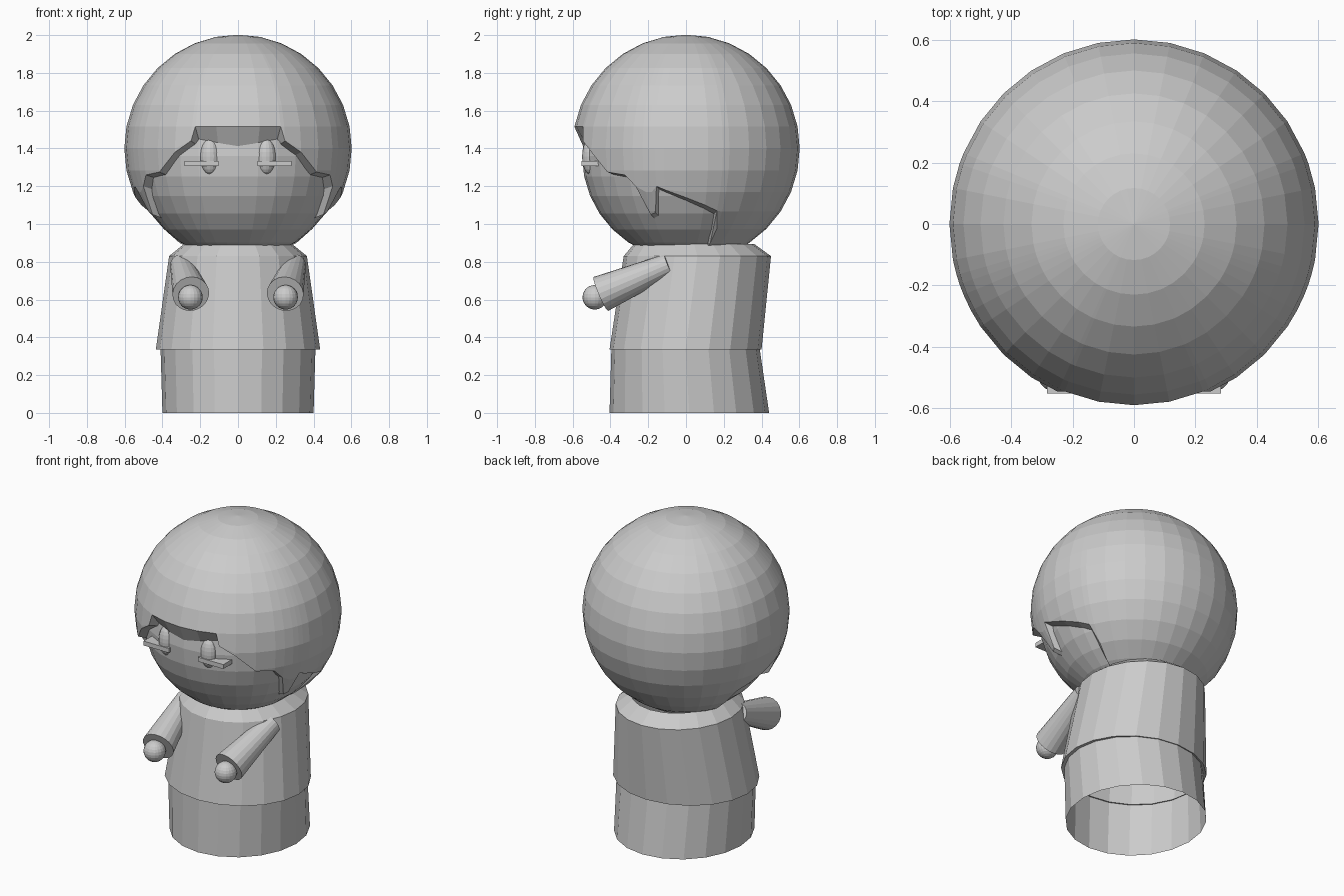
import bpy, bmesh, math
from mathutils import Vector, Matrix

if "Cube" in bpy.data.objects:
    bpy.data.objects.remove(bpy.data.objects["Cube"])

grey = bpy.data.materials.new("plain grey")
grey.diffuse_color = (0.6, 0.6, 0.6, 1)
grey.use_nodes = True
grey.node_tree.nodes["Principled BSDF"].inputs["Base Color"].default_value = grey.diffuse_color


def finish(name, bm):
    bmesh.ops.remove_doubles(bm, verts=bm.verts, dist=0.0005)
    bmesh.ops.recalc_face_normals(bm, faces=bm.faces)
    me = bpy.data.meshes.new(name)
    bm.to_mesh(me)
    bm.free()
    me.materials.append(grey)
    ob = bpy.data.objects.new(name, me)
    bpy.context.collection.objects.link(ob)
    return ob


def skin(name, rows, closed=True):
    """Join equal rows of points with quads."""
    bm = bmesh.new()
    vs = [[bm.verts.new(p) for p in row] for row in rows]
    n = len(rows[0])
    for a, b in zip(vs, vs[1:]):
        for i in range(n if closed else n - 1):
            j = (i + 1) % n
            bm.faces.new((a[i], a[j], b[j], b[i]))
    return finish(name, bm)


def robe(name, rings, n=20):
    """Rings are (z, half width, front y, back y)."""
    rows = []
    for z, rx, y0, y1 in rings:
        rows.append([(rx * math.sin(t), (y0 + y1) / 2 - (y1 - y0) / 2 * math.cos(t), z)
                     for t in (2 * math.pi * i / n for i in range(n))])
    return skin(name, rows)


def ball(name, centre, size, u=32, v=16):
    bm = bmesh.new()
    bmesh.ops.create_uvsphere(bm, u_segments=u, v_segments=v, radius=1,
                              matrix=Matrix.Translation(centre) @ Matrix.Diagonal((*size, 1)))
    return finish(name, bm)


# clothing: lower skirt tube and overhanging top with sloping collar
robe("lower_robe", [(0, .40, -.405, .44), (.34, .41, -.395, .39)])
robe("upper_robe", [(.34, .405, -.39, .385), (.335, .435, -.405, .40),
                    (.83, .365, -.33, .45), (.895, .285, -.275, .36)])

# head
ball("face", (0, 0, 1.36), (.55, .55, .55))

# hair: a sphere whose columns stop at a lower edge that depends on direction
R, CZ = .602, 1.4
edge = [(0, 1.515), (11.25, 1.515), (22.5, 1.515), (24.5, 1.44), (33.75, 1.38), (45, 1.275),
        (56.25, 1.26), (62, 1.20), (67.5, 1.05), (71, 1.06), (74, 1.20), (78.75, 1.18),
        (90, 1.14), (101.25, 1.10), (109, 1.07), (112.5, .90)]
edge += [(a * 11.25, .86) for a in range(11, 17)]
columns = edge + [(360 - a, z) for a, z in reversed(edge[1:-1])]
rows = [[] for _ in range(17)]
for az, low in columns:
    a = math.radians(az)
    limit = math.acos((low - CZ) / R)
    for k in range(16):
        phi = min(k * math.pi / 16, limit)
        rows[k].append(Vector((R * math.sin(phi) * math.sin(a),
                               -R * math.sin(phi) * math.cos(a), CZ + R * math.cos(phi))))
    # rim turning in towards the face
    p = rows[15][-1]
    front = min(az, 360 - az)
    s, drop = (.92, .065 + .04 * (1 - front / 22.5)) if front < 23 else (.88, .02)
    rows[16].append(Vector((p.x * s, p.y * s, p.z - drop)))
skin("hair", rows)

for side, label in ((-1, "left"), (1, "right")):
    # eye and the thin bar across it
    ball(label + "_eye", (side * .148, -.505, 1.357), (.052, .045, .095), 16, 12)
    bm = bmesh.new()
    bmesh.ops.create_cube(bm, size=1, matrix=Matrix.Translation((side * .193, -.503, 1.32))
                          @ Matrix.Diagonal((.18, .10, .028, 1)))
    finish(label + "_eye_bar", bm)
    # sleeve widening towards the wrist, and hand
    shoulder = Vector((side * .30, -.09, .785))
    wrist = Vector((side * .25, -.45, .63))
    axis = wrist - shoulder
    bm = bmesh.new()
    bmesh.ops.create_cone(bm, cap_ends=True, segments=20, radius1=.06, radius2=.098,
                          depth=axis.length,
                          matrix=Matrix.Translation((shoulder + wrist) / 2)
                          @ axis.to_track_quat('Z', 'Y').to_matrix().to_4x4())
    finish(label + "_sleeve", bm)
    ball(label + "_hand", (side * .252, -.483, .612), (.065, .065, .065), 20, 12)
